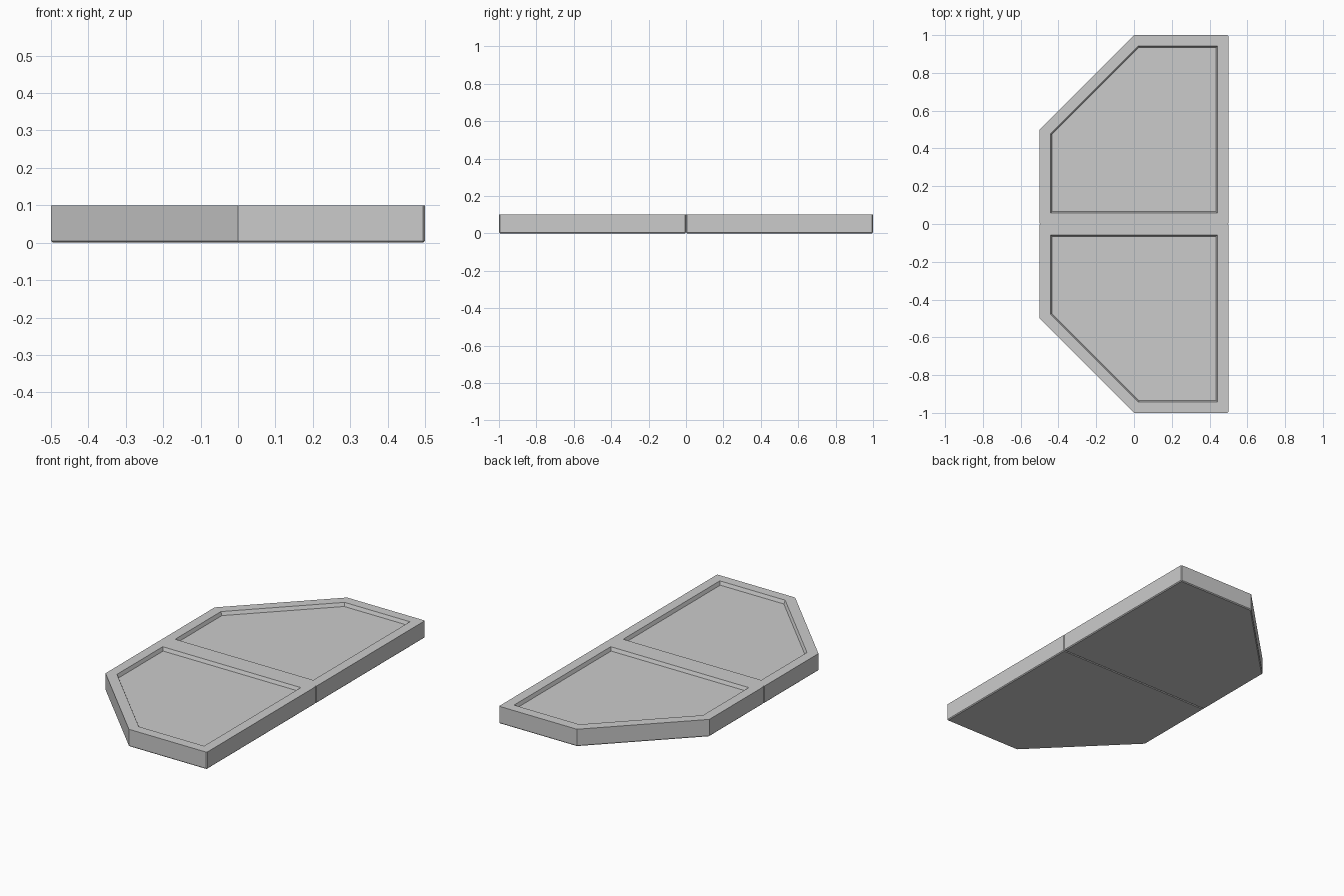
import bpy, bmesh

if "Cube" in bpy.data.objects:
    bpy.data.objects.remove(bpy.data.objects["Cube"])

H = 0.1
OUTLINE = [(-0.5, 0), (0.5, 0), (0.5, 1), (0, 1), (-0.5, 0.5)]


def half_tray(name, side):
    # Five-sided slab
    bm = bmesh.new()
    base = bm.faces.new([bm.verts.new((x, y * side, 0)) for x, y in OUTLINE])
    ext = bmesh.ops.extrude_face_region(bm, geom=[base], use_keep_orig=True)
    for v in ext["geom"]:
        if isinstance(v, bmesh.types.BMVert):
            v.co.z = H
    bmesh.ops.recalc_face_normals(bm, faces=bm.faces)

    # Fine chamfer on the bottom loop and the square upright corners
    edges = []
    for e in bm.edges:
        a, b = (v.co for v in e.verts)
        bottom = a.z < 0.01 and b.z < 0.01
        upright = abs(a.z - b.z) > 0.05 and e.calc_face_angle() > 1.2
        if bottom or upright:
            edges.append(e)
    bmesh.ops.bevel(bm, geom=edges, offset=0.005, offset_type='OFFSET',
                    segments=1, profile=0.5, affect='EDGES')

    # Sunken panel with a steep sloped wall
    bm.normal_update()
    top = max((f for f in bm.faces if f.normal.z > 0.9), key=lambda f: f.calc_area())
    bmesh.ops.inset_region(bm, faces=[top], thickness=0.057, use_even_offset=True)
    bmesh.ops.inset_region(bm, faces=[top], thickness=0.008, depth=-0.02,
                           use_even_offset=True)

    me = bpy.data.meshes.new(name)
    bm.to_mesh(me)
    bm.free()
    ob = bpy.data.objects.new(name, me)
    bpy.context.collection.objects.link(ob)


half_tray("back_half_slab", 1)
half_tray("front_half_slab", -1)
